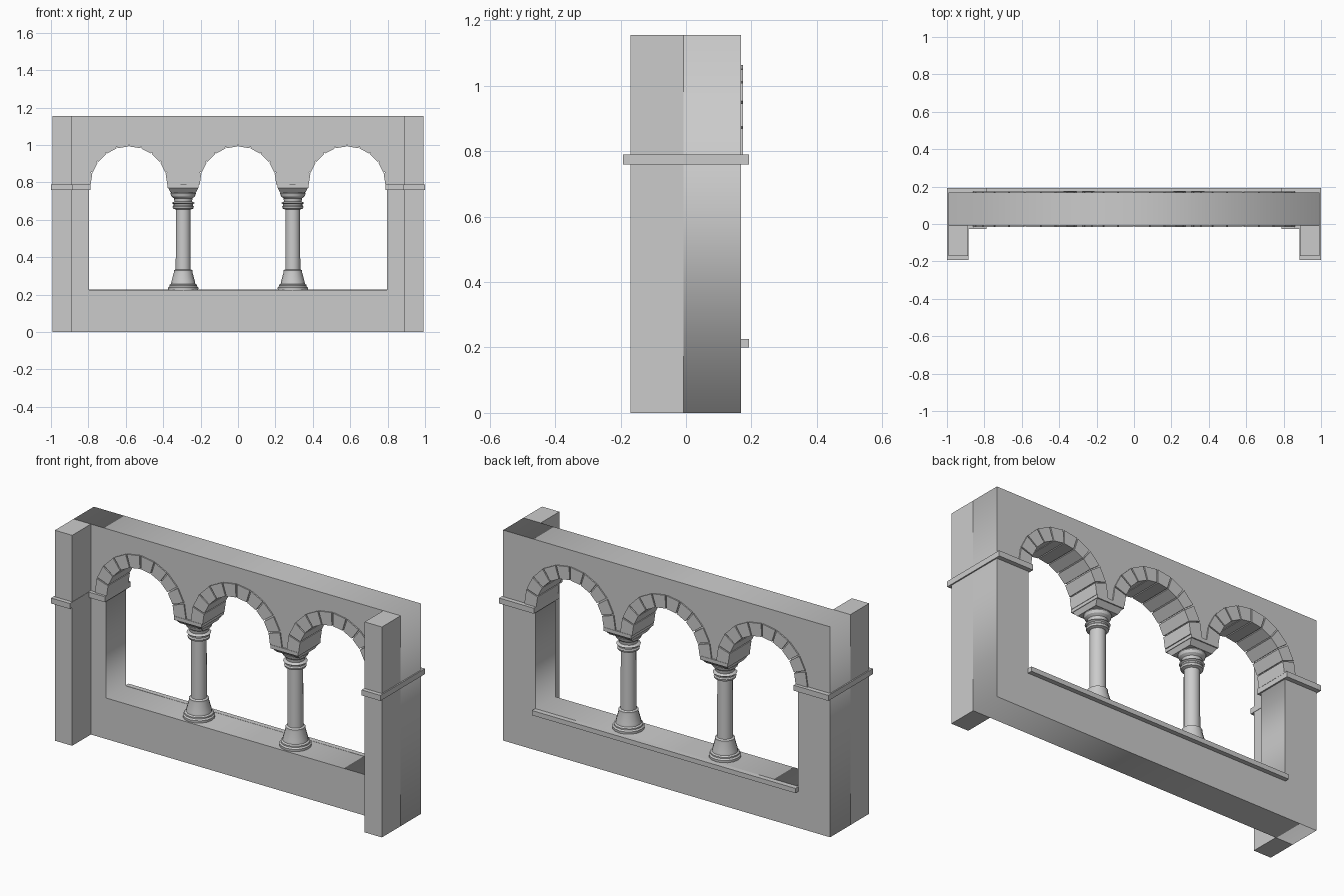
import bpy, bmesh, math
from math import sin, cos, pi, radians

if "Cube" in bpy.data.objects:
    bpy.data.objects.remove(bpy.data.objects["Cube"])

YF, YB = -0.008, 0.168          # wall front and back
YM = (YF + YB) / 2
CENTRES = (0.583, 0.0, -0.583)  # arch centres
SPRING, R_IN, R_OUT = 0.787, 0.205, 0.277


def finish(name, bm):
    bmesh.ops.recalc_face_normals(bm, faces=bm.faces)
    me = bpy.data.meshes.new(name)
    bm.to_mesh(me)
    bm.free()
    ob = bpy.data.objects.new(name, me)
    bpy.context.collection.objects.link(ob)
    return ob


def hexa(bm, quad_a, quad_b):
    a = [bm.verts.new(p) for p in quad_a]
    b = [bm.verts.new(p) for p in quad_b]
    bm.faces.new(a)
    bm.faces.new(b)
    for i in range(4):
        j = (i + 1) % 4
        bm.faces.new((a[i], a[j], b[j], b[i]))


def rect(x0, x1, y0, y1, z):
    return [(x0, y0, z), (x1, y0, z), (x1, y1, z), (x0, y1, z)]


def box(name, x0, x1, y0, y1, z0, z1):
    bm = bmesh.new()
    hexa(bm, rect(x0, x1, y0, y1, z0), rect(x0, x1, y0, y1, z1))
    return finish(name, bm)


# Wall with a triple-arched opening, filled from two outlines
cu = bpy.data.curves.new("wall", 'CURVE')
cu.dimensions = '2D'
cu.fill_mode = 'BOTH'
cu.extrude = (YB - YF) / 2
opening = [(-0.797, 0.225), (0.797, 0.225), (0.797, SPRING)]
for c in CENTRES:
    opening += [(c + 0.213 * cos(pi * i / 20), SPRING + 0.213 * sin(pi * i / 20))
                for i in range(21)]
opening.append((-0.797, SPRING))
for pts in ([(-0.993, 0), (0.993, 0), (0.993, 1.155), (-0.993, 1.155)], opening):
    sp = cu.splines.new('POLY')
    sp.points.add(len(pts) - 1)
    for p, (x, z) in zip(sp.points, pts):
        p.co = (x, z, 0, 1)
    sp.use_cyclic_u = True
wall = bpy.data.objects.new("arcade_wall", cu)
bpy.context.collection.objects.link(wall)
wall.rotation_euler = (pi / 2, 0, 0)
wall.location = (0, YM, 0)
bpy.context.view_layer.objects.active = wall
wall.select_set(True)
bpy.ops.object.convert(target='MESH')

# Back sill ledge
box("sill", -0.8, 0.8, YB - 0.003, 0.193, 0.2, 0.226)

# Arch stones, ten per arch with thin joints
for k, c in enumerate(CENTRES):
    bm = bmesh.new()
    for i in range(10):
        a0 = radians(18 * i + (0.8 if i else 0))
        a1 = radians(18 * (i + 1) - (0.8 if i < 9 else 0))
        prof = [(c + r * cos(a), SPRING + r * sin(a))
                for r, a in ((R_IN, a0), (R_OUT, a0), (R_OUT, a1), (R_IN, a1))]
        hexa(bm, [(x, YF - 0.007, z) for x, z in prof],
             [(x, YB + 0.007, z) for x, z in prof])
    finish("arch_stones_%d" % k, bm)

# Column profile: (radius, height)
PROFILE = [(0, 0.225), (0.08, 0.225), (0.081, 0.238), (0.074, 0.245), (0.074, 0.252),
           (0.065, 0.257), (0.063, 0.27), (0.05, 0.318), (0.05, 0.33), (0.04, 0.335),
           (0.039, 0.655), (0.054, 0.66), (0.057, 0.67), (0.052, 0.677), (0.052, 0.684),
           (0.062, 0.69), (0.047, 0.698), (0.05, 0.715), (0.063, 0.725), (0.068, 0.74),
           (0.064, 0.752), (0, 0.752)]


def column(name, cx, n=16):
    bm = bmesh.new()
    rings = []
    for r, z in PROFILE:
        if r == 0:
            rings.append([bm.verts.new((cx, YM, z))] * n)
        else:
            rings.append([bm.verts.new((cx + r * cos(2 * pi * i / n),
                                        YM + r * sin(2 * pi * i / n), z)) for i in range(n)])
    for a, b in zip(rings, rings[1:]):
        for i in range(n):
            j = (i + 1) % n
            bm.faces.new(dict.fromkeys((a[i], a[j], b[j], b[i])))
    ob = finish(name, bm)
    bpy.ops.object.select_all(action='DESELECT')
    ob.select_set(True)
    bpy.context.view_layer.objects.active = ob
    bpy.ops.object.shade_smooth_by_angle(angle=radians(30))


for side, s in (("left", -1), ("right", 1)):
    cx = 0.293 * s
    column(side + "_column", cx)
    # Tapered impost block above the capital
    bm = bmesh.new()
    hexa(bm, rect(cx - 0.068, cx + 0.068, YM - 0.068, YM + 0.068, 0.745),
         rect(cx - 0.08, cx + 0.08, YF - 0.003, YB + 0.003, 0.77))
    finish(side + "_impost_taper", bm)
    box(side + "_impost_block", cx - 0.083, cx + 0.083, YF - 0.009, YB + 0.009, 0.77, 0.79)

    # End pilaster projecting to the front, and its moulding band
    def mirrored(name, xa, xb, *rest):
        box(side + name, min(xa * s, xb * s), max(xa * s, xb * s), *rest)

    mirrored("_pilaster", 0.888, 0.993, -0.17, YF, 0, 1.155)
    mirrored("_band_pilaster", 0.886, 1.0, -0.193, YF - 0.02, 0.76, 0.79)
    mirrored("_band_jamb", 0.789, 1.0, YF - 0.02, 0.193, 0.76, 0.79)
